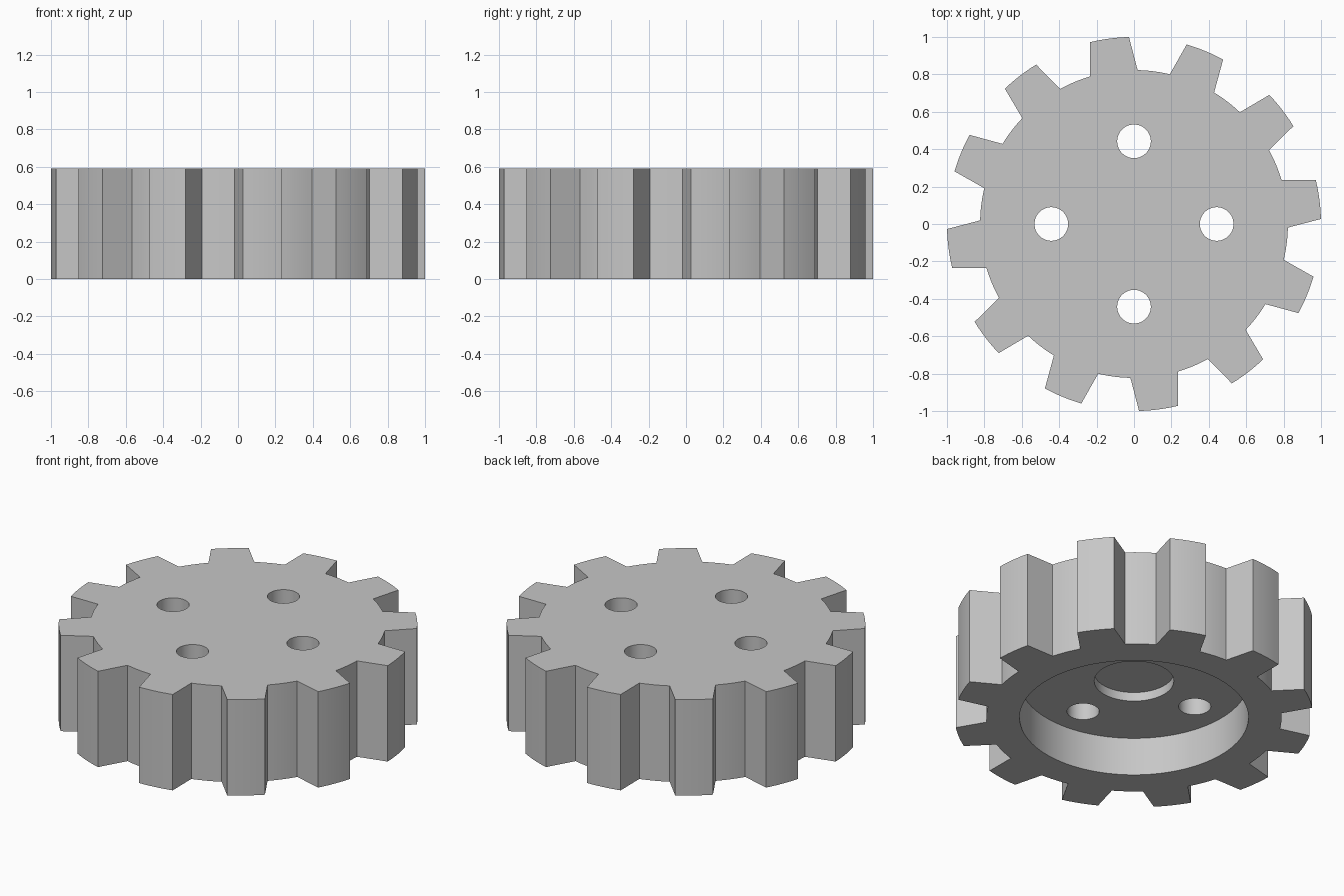
import bpy
import bmesh
from math import cos, sin, radians

TEETH = 12
HEIGHT = 0.59
TIP_R, ROOT_R = 1.0, 0.823
TOOTH_ANGLE = 7.6          # centre of the first tooth, degrees
HALF_TIP, HALF_ROOT = 6.05, 8.95
RECESS_TOP = 0.235         # underside recess depth
BORE_TOP = 0.29            # shallow central bore above the recess

cube = bpy.data.objects.get("Cube")
if cube:
    bpy.data.objects.remove(cube, do_unlink=True)

grey = bpy.data.materials.new("plain grey")
color = (0.57, 0.57, 0.57, 1)
grey.diffuse_color = color
grey.use_nodes = True
grey.node_tree.nodes["Principled BSDF"].inputs["Base Color"].default_value = color


def arc(radius, start, end, steps=6):
    angles = [radians(start + (end - start) * i / steps) for i in range(steps + 1)]
    return [(radius * cos(a), radius * sin(a)) for a in angles]


def prism(name, outline, z0, z1):
    """Extrude a closed outline from z0 to z1."""
    bm = bmesh.new()
    base = bm.faces.new([bm.verts.new((x, y, z0)) for x, y in outline])
    top = bmesh.ops.extrude_face_region(bm, geom=[base])["geom"]
    verts = [v for v in top if isinstance(v, bmesh.types.BMVert)]
    bmesh.ops.translate(bm, verts=verts, vec=(0, 0, z1 - z0))
    bmesh.ops.recalc_face_normals(bm, faces=bm.faces)
    mesh = bpy.data.meshes.new(name)
    bm.to_mesh(mesh)
    bm.free()
    mesh.materials.append(grey)
    obj = bpy.data.objects.new(name, mesh)
    bpy.context.collection.objects.link(obj)
    return obj


def cylinder(name, radius, z0, z1, x=0, y=0, sides=64):
    circle = arc(radius, 0, 360, sides)[:-1]
    return prism(name, [(x + px, y + py) for px, py in circle], z0, z1)


# Toothed body: a tip arc and a root arc for every tooth
pitch = 360 / TEETH
outline = []
for i in range(TEETH):
    mid = TOOTH_ANGLE + i * pitch
    outline += arc(TIP_R, mid - HALF_TIP, mid + HALF_TIP)
    outline += arc(ROOT_R, mid + HALF_ROOT, mid + pitch - HALF_ROOT)
gear = prism("gear_body", outline, 0, HEIGHT)

# Underside recess, central bore and four through holes
cutters = [
    cylinder("recess_cutter", 0.638, -0.1, RECESS_TOP, sides=96),
    cylinder("bore_cutter", 0.222, -0.1, BORE_TOP),
]
for i in range(4):
    a = radians(90 * i)
    cutters.append(cylinder("hole_cutter", 0.09, -0.1, HEIGHT + 0.1,
                            0.442 * cos(a), 0.442 * sin(a), 48))

bpy.ops.object.select_all(action="DESELECT")
bpy.context.view_layer.objects.active = gear
gear.select_set(True)
for cutter in cutters:
    cutter.hide_render = True
    mod = gear.modifiers.new("cut", "BOOLEAN")
    mod.operation = "DIFFERENCE"
    mod.solver = "EXACT"
    mod.object = cutter
    bpy.ops.object.modifier_apply(modifier=mod.name)
    bpy.data.objects.remove(cutter, do_unlink=True)

bpy.ops.object.shade_smooth_by_angle(angle=radians(25))
